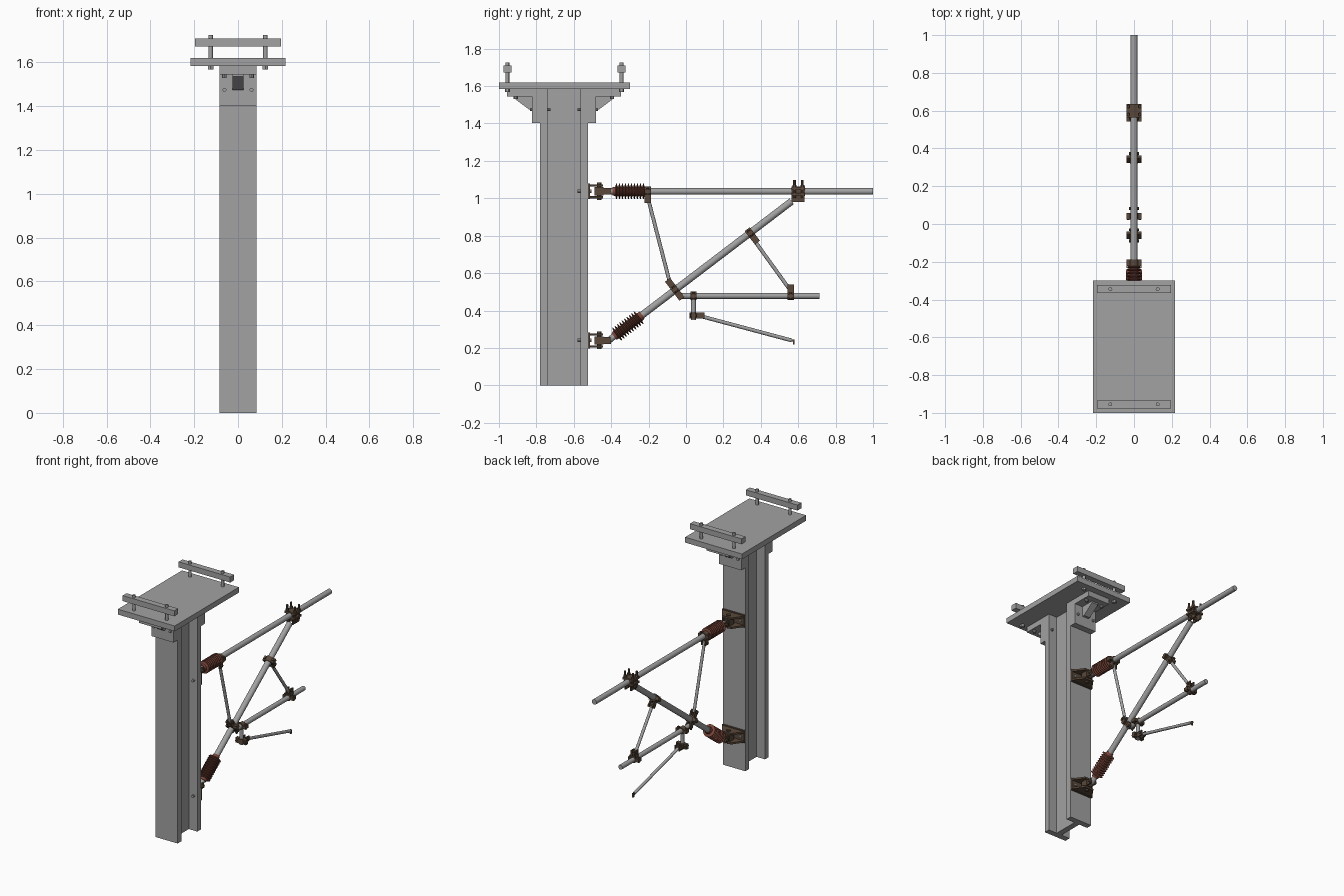
import bpy, bmesh, math
from mathutils import Matrix, Vector

if "Cube" in bpy.data.objects:
    bpy.data.objects.remove(bpy.data.objects["Cube"])


def material(name, rgb):
    m = bpy.data.materials.new(name)
    m.use_nodes = True
    m.diffuse_color = (*rgb, 1)
    m.node_tree.nodes["Principled BSDF"].inputs["Base Color"].default_value = (*rgb, 1)
    return m


STEEL = material("galvanised steel", (0.36, 0.36, 0.36))
BROWN = material("dark brown fittings", (0.10, 0.065, 0.042))
RED = material("red brown insulator", (0.20, 0.062, 0.042))


class Part:
    """Collects primitives in a local frame whose y axis is tilted in the side plane."""

    def __init__(self, y=0, z=0, angle=0):
        self.bm = bmesh.new()
        self.frame = Matrix.Translation((0, y, z)) @ Matrix.Rotation(angle, 4, 'X')

    def box(self, x0, x1, y0, y1, z0, z1):
        m = Matrix.Translation(((x0 + x1) / 2, (y0 + y1) / 2, (z0 + z1) / 2))
        bmesh.ops.create_cube(self.bm, size=1,
                              matrix=self.frame @ m @ Matrix.Diagonal((x1 - x0, y1 - y0, z1 - z0, 1)))

    def rod(self, a, b, r, sides=20):
        a, b = Vector(a), Vector(b)
        turn = (b - a).to_track_quat('Z', 'Y').to_matrix().to_4x4()
        bmesh.ops.create_cone(self.bm, cap_ends=True, segments=sides, radius1=r, radius2=r,
                              depth=(b - a).length,
                              matrix=self.frame @ Matrix.Translation((a + b) / 2) @ turn)

    def prism(self, outline, offset):
        face = self.bm.faces.new([self.bm.verts.new(self.frame @ Vector(p)) for p in outline])
        top = bmesh.ops.extrude_face_region(self.bm, geom=[face])["geom"]
        bmesh.ops.translate(self.bm, vec=self.frame.to_3x3() @ Vector(offset),
                            verts=[v for v in top if isinstance(v, bmesh.types.BMVert)])

    def lathe(self, profile, sides=24):
        rings = []
        for y, r in profile:
            rings.append([self.bm.verts.new(self.frame @ Vector(
                (r * math.cos(t), y, r * math.sin(t))))
                for t in (i * math.tau / sides for i in range(sides))])
        for a, b in zip(rings, rings[1:]):
            for i in range(sides):
                j = (i + 1) % sides
                self.bm.faces.new((a[i], a[j], b[j], b[i]))
        self.bm.faces.new(rings[0])
        self.bm.faces.new(rings[-1])

    def finish(self, name, mat):
        bmesh.ops.recalc_face_normals(self.bm, faces=self.bm.faces)
        mesh = bpy.data.meshes.new(name)
        self.bm.to_mesh(mesh)
        self.bm.free()
        mesh.materials.append(mat)
        ob = bpy.data.objects.new(name, mesh)
        bpy.context.collection.objects.link(ob)
        bpy.ops.object.select_all(action='DESELECT')
        ob.select_set(True)
        bpy.context.view_layer.objects.active = ob
        bpy.ops.object.shade_smooth_by_angle(angle=math.radians(35))
        return ob


# H-section post as one extruded profile
W, WEB = 0.085, 0.02
Y0, Y1, Y2, Y3 = -0.78, -0.74, -0.565, -0.525
half = [(W, Y0), (W, Y1), (WEB, Y1), (WEB, Y2), (W, Y2), (W, Y3)]
post = Part()
post.prism([(x, y, 0) for x, y in half] + [(-x, y, 0) for x, y in reversed(half)], (0, 0, 1.585))
post.finish("post", STEEL)

# Top plate with its two clamping bars
plate = Part()
plate.box(-0.217, 0.217, -1, -0.3, 1.583, 1.62)
plate.finish("top_plate", STEEL)
for name, y in (("front", -0.955), ("back", -0.345)):
    bar = Part()
    bar.box(-0.197, 0.197, y - 0.021, y + 0.021, 1.672, 1.71)
    bar.finish(name + "_clamping_bar", STEEL)
    bolts = Part()
    for x in (-0.125, 0.125):
        bolts.rod((x, y, 1.568), (x, y, 1.726), 0.010, 12)
        bolts.rod((x, y, 1.568), (x, y, 1.583), 0.014, 6)
    bolts.finish(name + "_bar_bolts", STEEL)

# Angle brackets under the plate, each with a central gusset
for name, y, s in (("front", Y0, -1), ("back", Y3, 1)):
    br = Part()
    ang = [(0, 1.403), (0.044, 1.403), (0.044, 1.545), (0.178, 1.545), (0.178, 1.583), (0, 1.583)]
    br.prism([(-W, y + s * d, z) for d, z in ang], (2 * W, 0, 0))
    gus = [(0.044, 1.475), (0.06, 1.475), (0.14, 1.535), (0.14, 1.546), (0.044, 1.546)]
    br.prism([(-0.024, y + s * d, z) for d, z in gus], (0.048, 0, 0))
    for x in (-0.062, 0.062):
        br.rod((x, y - s * 0.055, 1.475), (x, y + s * 0.054, 1.475), 0.009, 10)
        br.rod((x, y + s * 0.13, 1.53), (x, y + s * 0.13, 1.55), 0.011, 10)
    br.finish(name + "_plate_bracket", STEEL)

# Hinge brackets, swivels and finned insulators
SLOPE = math.atan2(0.73, 0.96)
for name, z, angle, start, end in (("upper", 1.037, 0, 0.02, 0.21), ("lower", 0.24, SLOPE, 0.035, 0.225)):
    base = Part(Y3, z)
    base.box(-W, W, 0, 0.012, -0.042, 0.042)
    taper = [(-W, 0.01), (W, 0.01), (0.034, 0.082), (-0.034, 0.082)]
    for h in (-0.038, 0.026):
        base.prism([(x, y, h) for x, y in taper], (0, 0, 0.012))
    base.rod((0, 0.06, -0.047), (0, 0.06, 0.047), 0.012, 12)
    base.box(-0.024, 0.024, 0.035, 0.085, -0.022, 0.022)
    for x in (-0.02, 0.012):
        base.box(x, x + 0.008, 0.07, 0.125, -0.018, 0.018)
    base.rod((-0.028, 0.112, 0), (0.028, 0.112, 0), 0.011, 12)
    base.finish(name + "_hinge_bracket", BROWN)
    nuts = Part(Y3, z)
    for x in (-0.058, 0.058):
        nuts.rod((x, -0.054, 0), (x, 0.02, 0), 0.009, 8)
    nuts.finish(name + "_hinge_bolts", STEEL)

    ins = Part(-0.413, z, angle)
    fins, step = 10, (end - start - 0.03) / 10
    profile = [(start, 0.022)]
    for i in range(fins):
        y = start + 0.015 + i * step
        profile += [(y, 0.025), (y + step * 0.3, 0.042), (y + step * 0.5, 0.042), (y + step * 0.75, 0.025)]
    ins.lathe(profile + [(end, 0.022)])
    ins.finish(name + "_insulator", RED)
    neck = Part(-0.413, z, angle)
    neck.rod((0, -0.01, 0), (0, start + 0.01, 0), 0.017)
    neck.finish(name + "_insulator_neck", STEEL)


# Round steel tubes lying in the side plane
def tube(name, a, b, r):
    p = Part()
    p.rod((0, *a), (0, *b), r)
    p.finish(name, STEEL)


tube("top_tube", (-0.215, 1.037), (1.0, 1.037), 0.018)
tube("diagonal_tube", (-0.25, 0.364), (0.565, 0.984), 0.019)
tube("registration_tube", (-0.035, 0.478), (0.715, 0.478), 0.016)
tube("inner_brace", (-0.203, 1.0), (-0.088, 0.555), 0.010)
tube("outer_brace", (0.36, 0.782), (0.56, 0.505), 0.010)
tube("drop_post", (0.04, 0.35), (0.04, 0.475), 0.013)
tube("steady_arm", (0.07, 0.372), (0.565, 0.24), 0.010)


# Bolted pipe clamp with an optional two-cheek lug on either side
def clamp(name, y, z, angle, r, lugs, size=0.017):
    p = Part(y, z, angle)
    p.rod((0, -size, 0), (0, size, 0), r + 0.007)
    for s in (-1, 1):
        p.box(min(s * r, s * 0.04), max(s * r, s * 0.04), -size, size, -0.011, 0.011)
        p.rod((s * 0.031, 0, -0.018), (s * 0.031, 0, 0.018), 0.007, 8)
    for d in lugs:
        lo, hi = sorted((d * r, d * (r + 0.045)))
        for x in (-0.018, 0.010):
            p.box(x, x + 0.008, -size, size, lo, hi)
        p.rod((-0.026, 0, d * (r + 0.03)), (0.026, 0, d * (r + 0.03)), 0.008, 10)
    p.finish(name, BROWN)


clamp("inner_top_clamp", -0.205, 1.037, 0, 0.018, [-1])
clamp("diagonal_lower_clamp", -0.06, 0.513, SLOPE, 0.019, [-1, 1])
clamp("diagonal_upper_clamp", 0.343, 0.814, SLOPE, 0.019, [-1])
clamp("outer_registration_clamp", 0.56, 0.478, 0, 0.016, [1])
clamp("drop_clamp", 0.04, 0.478, 0, 0.016, [])
clamp("steady_arm_clamp", 0.04, 0.373, math.pi / 2, 0.013, [-1])

# Top joint where the diagonal meets the top tube
joint = Part(0.6, 1.037)
joint.rod((0, -0.036, 0), (0, 0.036, 0), 0.026)
joint.box(-0.04, 0.04, -0.036, 0.036, 0.008, 0.022)
joint.box(-0.04, 0.04, -0.036, 0.036, -0.022, -0.008)
for x in (-0.03, 0.03):
    for y in (-0.02, 0.022):
        joint.rod((x, y, -0.035), (x, y, 0.062), 0.007, 8)
        joint.rod((x, y, 0.02), (x, y, 0.034), 0.011, 6)
for x in (-0.026, 0.016):
    joint.box(x, x + 0.010, -0.036, 0.034, -0.058, -0.015)
joint.rod((-0.034, -0.005, -0.042), (0.034, -0.005, -0.042), 0.011, 12)
joint.finish("top_joint", BROWN)

# Contact hook at the tip of the steady arm
hook = Part(0.565, 0.24)
hook.box(-0.006, 0.006, -0.01, 0.014, -0.006, 0.006)
hook.box(-0.005, 0.005, 0.006, 0.014, -0.022, 0)
hook.finish("steady_arm_hook", BROWN)
